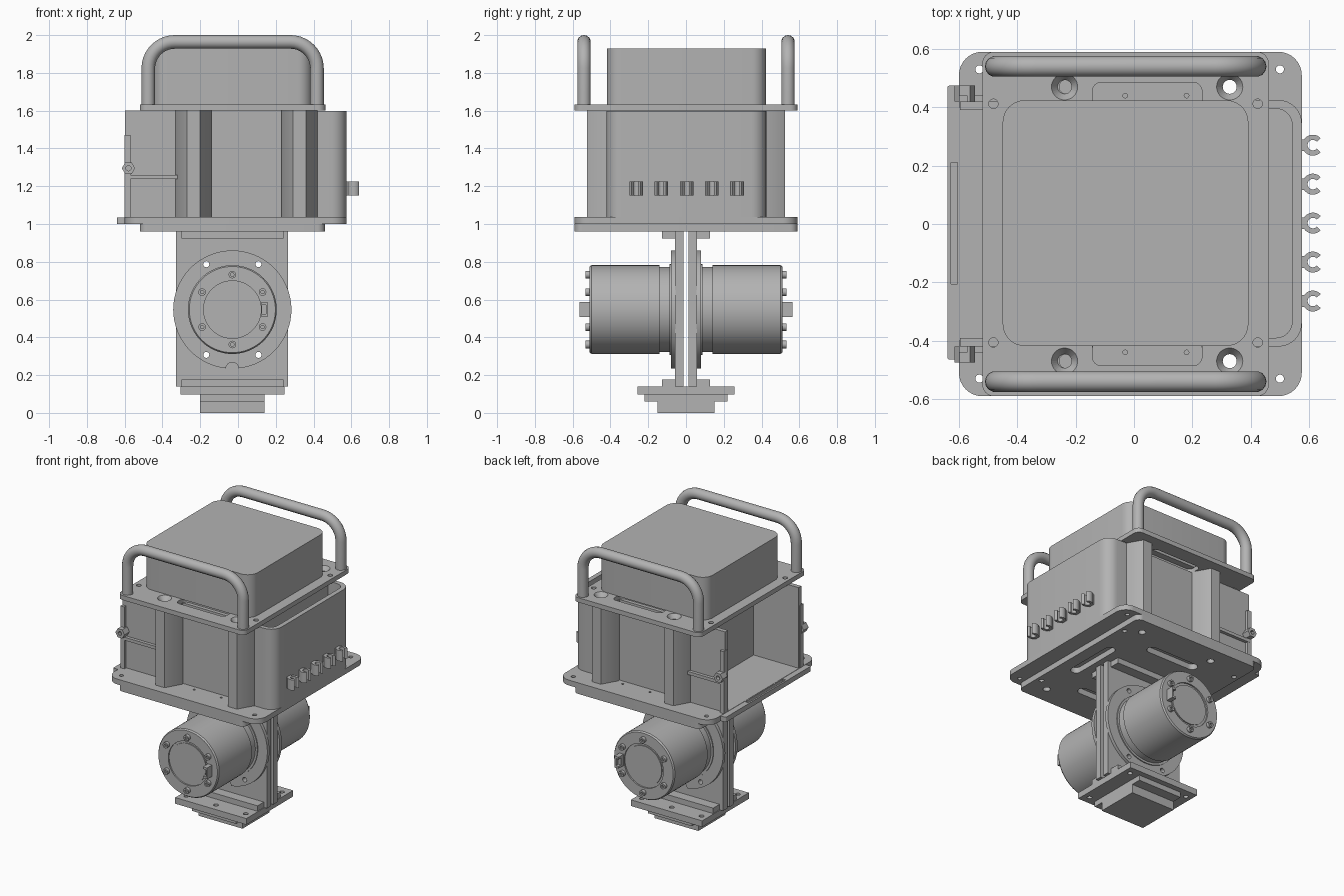
import bpy, bmesh, math
from math import sin, cos, pi, radians
from mathutils import Matrix, Vector

if "Cube" in bpy.data.objects:
    bpy.data.objects.remove(bpy.data.objects["Cube"])

grey = bpy.data.materials.new("machined grey")
grey.use_nodes = True
grey.diffuse_color = (0.45, 0.45, 0.45, 1)
grey.node_tree.nodes["Principled BSDF"].inputs["Base Color"].default_value = (0.45, 0.45, 0.45, 1)
CX, CZ = -0.03, 0.547          # motor axis
SIDES = ((1, "back"), (-1, "front"))


# ---- helpers ----
def finish(name, bm, smooth=True):
    bmesh.ops.recalc_face_normals(bm, faces=bm.faces)
    me = bpy.data.meshes.new(name)
    bm.to_mesh(me)
    bm.free()
    me.materials.append(grey)
    ob = bpy.data.objects.new(name, me)
    bpy.context.collection.objects.link(ob)
    if smooth:
        shade(ob)
    return ob


def activate(ob):
    bpy.ops.object.select_all(action='DESELECT')
    ob.select_set(True)
    bpy.context.view_layer.objects.active = ob


def shade(ob):
    activate(ob)
    bpy.ops.object.shade_smooth_by_angle(angle=radians(30))


def arc(cx, cy, r, a0, a1, n=8):
    return [(cx + r * cos(radians(a0 + (a1 - a0) * i / n)),
             cy + r * sin(radians(a0 + (a1 - a0) * i / n))) for i in range(n + 1)]


def circle(cx, cy, r, n=24):
    return arc(cx, cy, r, 0, 360, n)[:-1]


def rounded(x0, x1, y0, y1, r=0.0, left=None):
    """Rounded rectangle; left overrides the radius on the low-x side."""
    l = r if left is None else left
    out = []
    for cx, cy, q, a in ((x1 - r, y1 - r, r, 0), (x0 + l, y1 - l, l, 90),
                         (x0 + l, y0 + l, l, 180), (x1 - r, y0 + r, r, 270)):
        out += arc(cx, cy, q, a, a + 90) if q else [(cx, cy)]
    return out


def add_prism(bm, pts, a, b, axis='z'):
    place = (lambda u, v, w: (u, v, w)) if axis == 'z' else (lambda u, v, w: (u, w, v))
    lo = [bm.verts.new(place(u, v, a)) for u, v in pts]
    hi = [bm.verts.new(place(u, v, b)) for u, v in pts]
    bm.faces.new(lo)
    bm.faces.new(hi)
    for i in range(len(pts)):
        j = (i + 1) % len(pts)
        bm.faces.new((lo[i], lo[j], hi[j], hi[i]))


def prism(name, pts, a, b, axis='z', smooth=True):
    bm = bmesh.new()
    add_prism(bm, pts, a, b, axis)
    return finish(name, bm, smooth)


def box(name, x0, x1, y0, y1, z0, z1):
    return prism(name, rounded(x0, x1, y0, y1), z0, z1, smooth=False)


def cut(ob, shapes, a, b, axis='z'):
    bm = bmesh.new()
    for s in shapes:
        add_prism(bm, s, a, b, axis)
    subtract(ob, finish("cutter", bm, False))


def subtract(ob, cutter):
    cutter.hide_render = True
    m = ob.modifiers.new("cut", 'BOOLEAN')
    m.object, m.operation, m.solver = cutter, 'DIFFERENCE', 'EXACT'
    activate(ob)
    bpy.ops.object.modifier_apply(modifier=m.name)
    bpy.data.objects.remove(cutter)
    shade(ob)


def lathe(name, profile, side):
    """Revolve (radius, distance) pairs about the motor axis."""
    bm = bmesh.new()
    vs = [bm.verts.new((CX + r, side * d, CZ)) for r, d in profile]
    es = [bm.edges.new(p) for p in zip(vs, vs[1:])]
    bmesh.ops.spin(bm, geom=vs + es, cent=(CX, 0, CZ), axis=(0, 1, 0), angle=2 * pi, steps=64)
    bmesh.ops.remove_doubles(bm, verts=bm.verts, dist=1e-5)
    return finish(name, bm)


# ---- base foot ----
box("foot_block", -0.20, 0.14, -0.15, 0.15, 0, 0.06)
box("foot_step", -0.20, 0.14, -0.22, 0.22, 0.06, 0.097)
foot = box("foot_plate", -0.305, 0.245, -0.258, 0.258, 0.097, 0.14)
cut(foot, [circle(CX + x, y, 0.016) for x in (-0.23, 0, 0.23) for y in (-0.2, 0.2)], 0.05, 0.2)

# ---- twin uprights and motors ----
bolt_holes = [circle(CX + sx * 0.138, CZ + sz * 0.24, 0.016) for sx in (-1, 1) for sz in (-1, 1)]
for s, tag in SIDES:
    web = prism(tag + "_upright", rounded(-0.328, 0.265, 0.14, 0.96), s * 0.013, s * 0.058, 'y')
    cut(web, bolt_holes, s * 0.005, s * 0.07, 'y')
    for part, z0, z1 in (("lower", 0.14, 0.178), ("upper", 0.922, 0.96)):
        box(f"{tag}_{part}_flange", -0.30, 0.24, *sorted((s * 0.05, s * 0.128)), z0, z1)

    flange = prism(tag + "_motor_flange", circle(CX, CZ, 0.313, 64), s * 0.056, s * 0.08, 'y')
    notch = [circle(CX, CZ - 0.313, 0.034)]
    cut(flange, bolt_holes + notch, s * 0.04, s * 0.1, 'y')
    lathe(tag + "_motor_body", [(0, 0.06), (0.24, 0.06), (0.24, 0.087), (0.225, 0.087), (0.225, 0.14),
                                (0.235, 0.14), (0.235, 0.5), (0.228, 0.51), (0.152, 0.51),
                                (0.152, 0.5), (0.137, 0.5), (0.137, 0.507), (0, 0.507)], s)
    for k in range(6):
        a = radians(30 + 60 * k)
        x, z = CX + 0.185 * cos(a), CZ + 0.185 * sin(a)
        screw = prism(f"{tag}_motor_screw_{k}", circle(x, z, 0.02, 16), s * 0.505, s * 0.532, 'y')
        cut(screw, [circle(x, z, 0.01, 6)], s * 0.52, s * 0.54, 'y')
    plug = prism(tag + "_motor_connector", rounded(0.125, 0.157, 0.508, 0.587), s * 0.5, s * 0.565, 'y')
    cut(plug, [rounded(0.115, 0.147, 0.523, 0.572)], s * 0.54, s * 0.6, 'y')

# ---- lower deck ----
through = [circle(0.328, y, 0.024) for y in (-0.47, 0.47)]
blind = [circle(-0.238, y, 0.024) for y in (-0.47, 0.47)]
under = prism("under_plate", rounded(-0.52, 0.46, -0.59, 0.59, 0.04), 0.96, 1.0)
slots = [rounded(-0.23, 0.17, s * 0.34 - 0.035, s * 0.34 + 0.035, 0.034) for s in (-1, 1)]
slots += [rounded(x - 0.035, x + 0.035, -0.2, 0.2, 0.034) for x in (-0.4, 0.34)]
corners = [circle(x, y, 0.016) for x in (-0.482, 0.424) for y in (-0.406, 0.412)]
cut(under, through + blind + slots + corners, 0.9, 1.1)
deck = prism("deck_plate", rounded(-0.6, 0.575, -0.59, 0.59, 0.08), 1.0, 1.037)
small = [circle(x, s * 0.44, 0.008, 12) for x in (-0.03, 0.18) for s in (-1, 1)]
edge = [circle(x, s * 0.53, 0.014, 16) for x in (-0.53, 0.5) for s in (-1, 1)]
cut(deck, through + small + edge, 0.9, 1.1)
lip = prism("deck_lip", rounded(-0.64, -0.59, -0.465, 0.475, 0.01), 1.0, 1.035)
cut(lip, [rounded(-0.628, -0.605, -0.205, 0.21)], 1.015, 1.1)

# ---- housing ----
box("core_housing", -0.25, 0.42, -0.405, 0.405, 1.03, 1.6)
tray = prism("side_box", rounded(0.40, 0.575, -0.42, 0.425, 0.08, 0), 1.03, 1.598)
cut(tray, [rounded(0.35, 0.542, -0.39, 0.395, 0.055, 0)], 1.07, 1.7)
for s, tag in SIDES:
    box(tag + "_side_panel", -0.597, -0.24, *sorted((s * 0.39, s * 0.42)), 1.03, 1.6)
    box(tag + "_hinge_strip", -0.6, -0.57, *sorted((s * 0.40, s * 0.44)), 1.037, 1.47)
    box(tag + "_latch_rod", -0.59, -0.32, *sorted((s * 0.415, s * 0.442)), 1.238, 1.26)
    knob = prism(tag + "_latch_knob", circle(-0.58, 1.295, 0.035, 6), s * 0.42, s * 0.475, 'y', False)
    cut(knob, [circle(-0.58, 1.295, 0.014, 12)], s * 0.45, s * 0.5, 'y')
    for x, side in ((-0.235, "left"), (0.325, "right")):
        post = prism(f"{tag}_post_{side}", [(x - 0.095, s * 0.40), (x + 0.095, s * 0.40),
                     (x + 0.095, s * 0.42), (x + 0.035, s * 0.525),
                     (x - 0.035, s * 0.525), (x - 0.095, s * 0.42)], 1.037, 1.6, smooth=False)
        cut(post, [circle(x + 0.003, s * 0.47, 0.024)], 1.0 if x > 0 else 1.3, 1.7)

# ---- cable hooks ----
for i in range(5):
    y = 0.003 + (i - 2) * 0.1335
    ring = arc(0.613, y, 0.036, 42, 318, 20) + arc(0.613, y, 0.018, 318, 42, 20)
    prism(f"cable_hook_{i}", ring, 1.152, 1.226)
    box(f"cable_hook_stem_{i}", 0.57, 0.594, y - 0.02, y + 0.02, 1.152, 1.226)

# ---- top plate, cover and handles ----
top = prism("top_plate", rounded(-0.52, 0.462, -0.59, 0.59, 0.04), 1.6, 1.632)
windows = [rounded(-0.143, 0.233, *sorted((s * 0.38, s * 0.485)), 0.03) for s in (-1, 1)]
cut(top, through + blind + corners + windows, 1.5, 1.7)
for x in (-0.238, 0.328):
    for y in (-0.47, 0.47):
        bm = bmesh.new()
        bmesh.ops.create_cone(bm, cap_ends=True, segments=32, radius1=0.023, radius2=0.047, depth=0.034,
                              matrix=Matrix.Translation((x, y, 1.618)))
        subtract(top, finish("countersink", bm, False))
prism("top_cover", rounded(-0.45, 0.392, -0.418, 0.424, 0.075), 1.63, 1.93)

for s, tag in SIDES:
    path = [(-0.475, 1.62)] + arc(-0.335, 1.824, 0.14, 180, 90, 10)
    path += arc(0.278, 1.824, 0.14, 90, 0, 10) + [(0.418, 1.62)]
    cu = bpy.data.curves.new(tag + "_handle", 'CURVE')
    cu.dimensions, cu.bevel_depth, cu.bevel_resolution, cu.use_fill_caps = '3D', 0.036, 5, True
    sp = cu.splines.new('POLY')
    sp.points.add(len(path) - 1)
    for p, (x, z) in zip(sp.points, path):
        p.co = (x, s * 0.54, z, 1)
    handle = bpy.data.objects.new(tag + "_handle", cu)
    bpy.context.collection.objects.link(handle)
    cu.materials.append(grey)
    activate(handle)
    bpy.ops.object.convert(target='MESH')
    shade(bpy.context.object)
